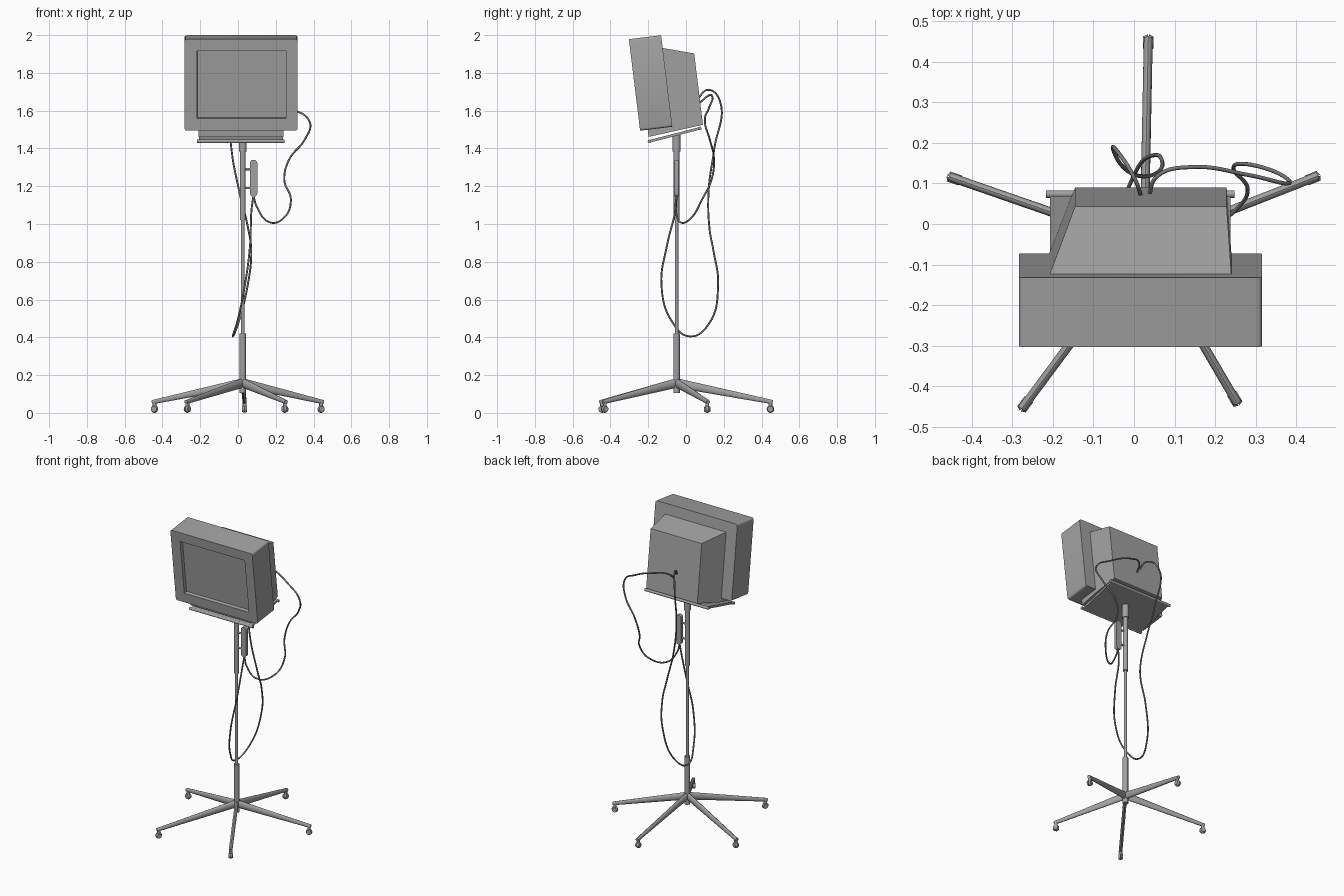
import bpy, bmesh, math
from mathutils import Vector, Matrix

if "Cube" in bpy.data.objects:
    bpy.data.objects.remove(bpy.data.objects["Cube"])

PX, PY = 0.025, -0.05          # stand axis


def material(name, v):
    m = bpy.data.materials.new(name)
    m.diffuse_color = (v, v, v, 1)
    m.use_nodes = True
    m.node_tree.nodes["Principled BSDF"].inputs["Base Color"].default_value = m.diffuse_color
    return m


GREY = material("dark_grey", 0.36)
DARK = material("cable_grey", 0.2)


def make(name, bm, smooth=True, matrix=None):
    bmesh.ops.recalc_face_normals(bm, faces=bm.faces[:])
    me = bpy.data.meshes.new(name)
    bm.to_mesh(me)
    bm.free()
    me.materials.append(GREY)
    ob = bpy.data.objects.new(name, me)
    bpy.context.collection.objects.link(ob)
    if matrix:
        ob.matrix_world = matrix
    if smooth:
        bpy.ops.object.select_all(action='DESELECT')
        ob.select_set(True)
        bpy.context.view_layer.objects.active = ob
        bpy.ops.object.shade_smooth_by_angle(angle=math.radians(35))
    return ob


def rod(name, a, b, r1, r2=None, seg=20, matrix=None, width=None):
    # cylinder or cone from a to b; width gives a constant sideways half width
    a, b = Vector(a), Vector(b)
    d = b - a
    r2 = r1 if r2 is None else r2
    bm = bmesh.new()
    bmesh.ops.create_cone(bm, cap_ends=True, segments=seg, radius1=r1, radius2=r2, depth=d.length)
    if width:
        for v in bm.verts:
            v.co.x *= width / (r1 if v.co.z < 0 else r2)
    bm.transform(Matrix.Translation((a + b) / 2) @ d.to_track_quat('Z', 'Y').to_matrix().to_4x4())
    return make(name, bm, matrix=matrix)


def box_bm(lo, hi):
    lo, hi = Vector(lo), Vector(hi)
    bm = bmesh.new()
    bmesh.ops.create_cube(bm, size=1, matrix=Matrix.Translation((lo + hi) / 2)
                          @ Matrix.Diagonal((*(hi - lo), 1)))
    return bm


def bevel_y_edges(bm, x0, x1, w):
    # round the four outer corners running front to back
    es = [e for e in bm.edges
          if abs(e.verts[0].co.x - e.verts[1].co.x) < 1e-5
          and abs(e.verts[0].co.z - e.verts[1].co.z) < 1e-5
          and min(abs(e.verts[0].co.x - x0), abs(e.verts[0].co.x - x1)) < 1e-4]
    bmesh.ops.bevel(bm, geom=es, offset=w, segments=3, profile=0.5, affect='EDGES')


def cable(name, pts, r=0.005):
    cu = bpy.data.curves.new(name, 'CURVE')
    cu.dimensions = '3D'
    cu.bevel_depth, cu.bevel_resolution, cu.resolution_u = r, 2, 8
    cu.use_fill_caps = True
    cu.materials.append(DARK)
    sp = cu.splines.new('BEZIER')
    sp.bezier_points.add(len(pts) - 1)
    for bp, p in zip(sp.bezier_points, pts):
        bp.co = p
        bp.handle_left_type = bp.handle_right_type = 'AUTO'
    bpy.context.collection.objects.link(bpy.data.objects.new(name, cu))


# --- monitor, built upright then tilted forward ---
TILT = Matrix.Translation((0, -0.243, 1.494)) @ Matrix.Rotation(math.radians(7.0), 4, 'X')
X0, X1, H, SEAM, D = -0.283, 0.315, 0.488, 0.095, 0.172

# front bezel with recessed screen
bm = box_bm((X0, 0, 0), (X1, SEAM, H))
bm.faces.ensure_lookup_table()
front = min(bm.faces, key=lambda f: f.calc_center_median().y)
for inset, (xa, xb, za, zb), y in (
        (0.05, (-0.217, 0.255, 0.065, 0.425), 0.0),
        (0.01, (-0.215, 0.253, 0.067, 0.423), 0.022)):
    c = front.calc_center_median()
    bmesh.ops.inset_region(bm, faces=[front], thickness=inset, use_even_offset=True)
    for v in front.verts:
        v.co = (xa if v.co.x < c.x else xb, y, za if v.co.z < c.z else zb)
bevel_y_edges(bm, X0, X1, 0.012)
make("monitor_bezel", bm, matrix=TILT)

# shell behind the bezel
bm = box_bm((X0, SEAM, 0), (X1, D, H))
bevel_y_edges(bm, X0, X1, 0.012)
make("monitor_shell", bm, matrix=TILT)

# tapered tube housing at the back, with a chin under the shell
profile = [(0.041, -0.038), (0.165, -0.026), (0.334, -0.010), (0.334, 0.371),
           (0.165, 0.422), (0.165, 0.002), (0.041, 0.002)]
bm = bmesh.new()
sides = []
for xf, xr in ((-0.21, -0.145), (0.24, 0.228)):
    sides.append([bm.verts.new((xr if y > 0.3 else xf, y, z)) for y, z in profile])
L, R = sides
n = len(profile)
for i in range(n):
    j = (i + 1) % n
    bm.faces.new((L[i], L[j], R[j], R[i]))
for s in sides:
    bm.faces.new([s[i] for i in (1, 2, 3, 4, 5)])
    bm.faces.new([s[i] for i in (0, 1, 5, 6)])
make("monitor_back_housing", bm, smooth=False, matrix=TILT)

# --- tilted support tray with edge rods ---
TRAY = Matrix.Translation((0.015, -0.06, 1.472)) @ Matrix.Rotation(math.radians(14.5), 4, 'X')
make("tray", box_bm((-0.222, -0.14, -0.007), (0.222, 0.14, 0.007)), smooth=False, matrix=TRAY)
for tag, y in (("front", -0.138), ("rear", 0.138)):
    rod("tray_rod_" + tag, (-0.232, y, 0), (0.232, y, 0), 0.009, matrix=TRAY)

# --- telescopic pole ---
for name, z0, z1, r in (("pole_base_tube", 0.105, 0.42, 0.017),
                        ("pole_inner", 0.40, 1.05, 0.0095),
                        ("pole_upper_tube", 1.02, 1.40, 0.0155),
                        ("pole_head", 1.385, 1.475, 0.021)):
    rod(name, (PX, PY, z0), (PX, PY, z1), r)

# --- control handle beside the pole ---
bm = box_bm((0.063, PY - 0.011, 1.145), (0.102, PY + 0.011, 1.34))
es = [e for e in bm.edges if abs(e.verts[0].co.y - e.verts[1].co.y) > 0.01]
bmesh.ops.bevel(bm, geom=es, offset=0.018, segments=5, profile=0.5, affect='EDGES')
make("handle", bm)
for k, z in enumerate((1.19, 1.29)):
    rod(f"handle_bracket_{k}", (PX, PY, z), (0.07, PY, z), 0.006, seg=12)

# --- five star legs, narrow and deep, with casters ---
feet = [(0.44, 0.113), (0.035, 0.447), (-0.442, 0.112), (-0.268, -0.444), (0.248, -0.43)]
for k, (x, y) in enumerate(feet):
    d = Vector((x - PX, y - PY, 0)).normalized()
    tip = Vector((x, y, 0.057)) + d * 0.012
    rod(f"leg_{k}", (PX, PY, 0.158), tip, 0.025, 0.011, seg=16, width=0.011)
    rod(f"caster_stem_{k}", (x, y, 0.025), (x, y, 0.06), 0.010, seg=12)
    side = Vector((-d.y, d.x, 0))
    for s in (-1, 1):
        c = Vector((x, y, 0.02))
        rod(f"caster_wheel_{k}_{s}", c + side * s * 0.001, c + side * s * 0.013, 0.02, 0.015)

# --- cables ---
end = (0.082, -0.05, 1.15)
cable("long_cable", [
    (0.02, 0.06, 1.66), (0.0, 0.115, 1.71), (-0.042, 0.18, 1.65), (-0.035, 0.15, 1.40),
    (0.005, 0.12, 1.18), (0.055, 0.125, 0.97), (0.07, 0.145, 0.86), (0.052, 0.17, 0.68),
    (0.0, 0.12, 0.47), (-0.028, 0.02, 0.405), (-0.003, -0.075, 0.485), (0.037, -0.13, 0.68),
    (0.064, -0.10, 0.89), (0.072, -0.055, 1.08), end])
cable("side_cable", [
    (0.035, 0.06, 1.63), (0.06, 0.12, 1.68), (0.137, 0.14, 1.67), (0.285, 0.12, 1.61),
    (0.38, 0.10, 1.54), (0.355, 0.125, 1.45), (0.27, 0.148, 1.34), (0.245, 0.135, 1.235),
    (0.28, 0.085, 1.13), (0.245, 0.03, 1.035), (0.165, -0.03, 1.01), (0.10, -0.055, 1.09), end])
